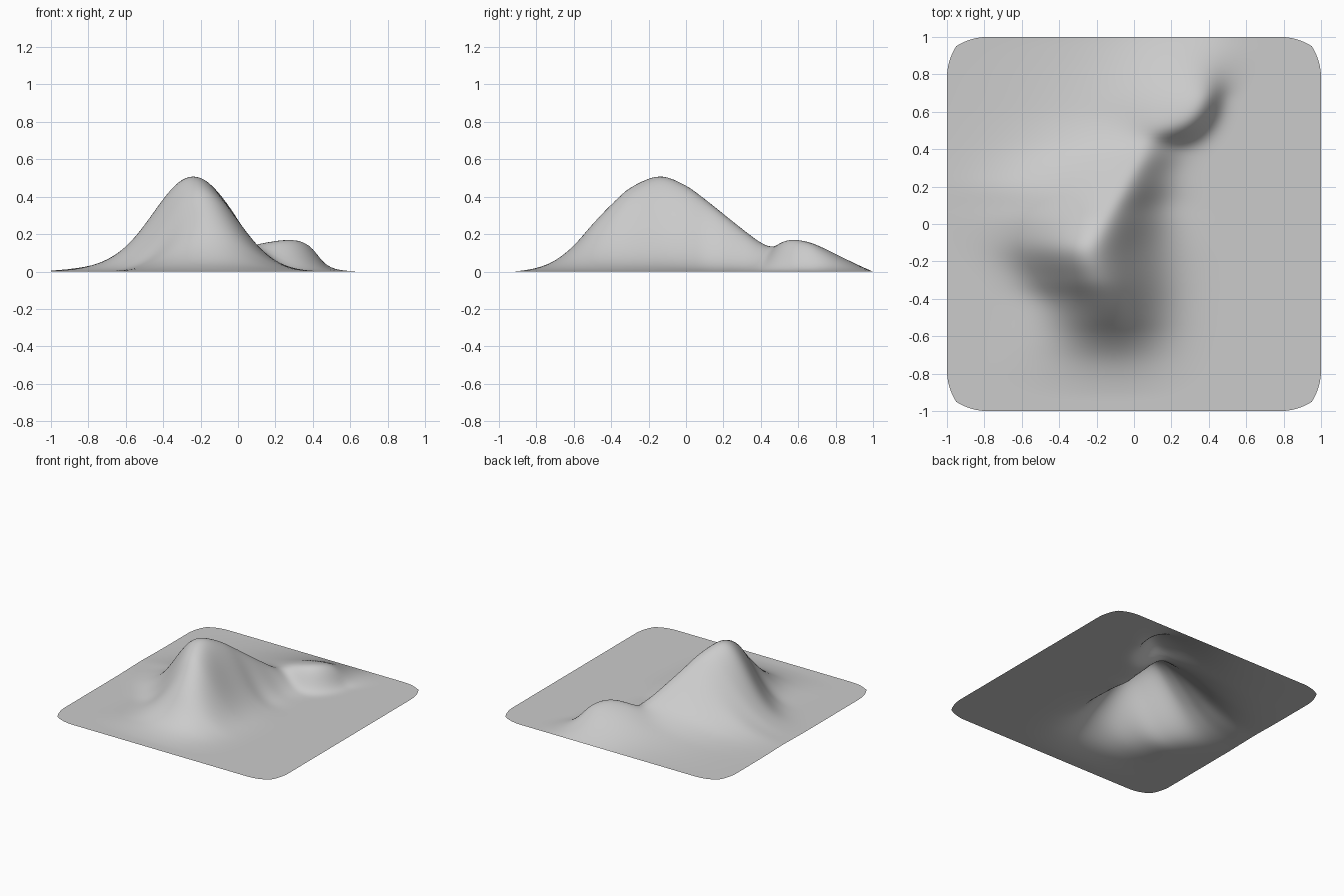
import bpy, bmesh, math

if "Cube" in bpy.data.objects:
    bpy.data.objects.remove(bpy.data.objects["Cube"])

# cross-sections of the main hill from front to back:
# y, ridge height, ridge x, left half-width, right half-width
SECTIONS = [
    (-1.0, 0, -.10, .30, .20), (-.92, .001, -.10, .29, .20), (-.8, .02, -.11, .27, .20),
    (-.7, .06, -.12, .235, .195), (-.6, .14, -.13, .205, .19), (-.5, .255, -.145, .185, .19),
    (-.4, .36, -.17, .175, .195), (-.3, .45, -.205, .185, .205), (-.14, .512, -.24, .215, .213),
    (0, .462, -.185, .265, .183), (.1, .39, -.13, .30, .152), (.2, .31, -.075, .34, .138),
    (.3, .23, -.02, .355, .122), (.4, .155, .03, .365, .12), (.5, .105, .06, .37, .125),
    (.6, .07, .07, .37, .14), (.8, .028, .08, .38, .18), (1.0, 0, .08, .38, .2)]


def section(y):
    """Smoothly blend the cross-section values at y."""
    i = 0
    while i < len(SECTIONS) - 2 and y > SECTIONS[i + 1][0]:
        i += 1
    p, q = SECTIONS[i], SECTIONS[i + 1]
    before, after = SECTIONS[max(i - 1, 0)], SECTIONS[min(i + 2, len(SECTIONS) - 1)]
    span = q[0] - p[0]
    t = (y - p[0]) / span
    values = []
    for k in range(1, 5):
        m0 = (q[k] - before[k]) / (q[0] - before[0]) * span
        m1 = (after[k] - p[k]) / (after[0] - p[0]) * span
        values.append((2*t**3 - 3*t*t + 1) * p[k] + (t**3 - 2*t*t + t) * m0
                      + (3*t*t - 2*t**3) * q[k] + (t**3 - t*t) * m1)
    return values


def main_hill(x, y):
    top, ridge, left, right = section(y)
    q = abs(x - ridge) / (left if x < ridge else right)
    return max(0, top) * math.exp(-0.5 * q**2.05)


def small_hill(x, y):
    # crescent-shaped steep edge on the front and right
    u, v = max(0, x - 0.1) / 0.347, max(0, 0.8 - y) / 0.36
    r = (u**2.5 + v**2.5) ** 0.4
    soft = 0.024 + 0.2 * max(0, y - 0.68) + 0.15 * max(0, 0.14 - x)
    edge = 1 / (1 + math.exp(min(50, (r - 1) * 0.36 / soft)))
    # rounded crest with a straight slope to the back
    back = max(0.0005, 0.5 * (1 - y))
    crest = (0.195**-6 + back**-6) ** (-1 / 6)
    return crest * edge * math.exp(-0.5 * ((x - 0.35) / 0.33)**2)


def height(x, y):
    a, b = main_hill(x, y), small_hill(x, y)
    return max(0, (a**3 + b**3) ** (1 / 3) - 0.001)


def round_corner(x, y, flat=0.78):
    """Bend the square corners of the sheet into arcs."""
    if abs(x) > flat and abs(y) > flat:
        s = 1 - flat
        u, v = (abs(x) - flat) / s, (abs(y) - flat) / s
        x = math.copysign(flat + s * u * math.sqrt(1 - 0.4*v*v), x)
        y = math.copysign(flat + s * v * math.sqrt(1 - 0.4*u*u), y)
    return x, y


# terrain sheet
bm = bmesh.new()
bmesh.ops.create_grid(bm, x_segments=100, y_segments=100, size=1)
for vert in bm.verts:
    x, y = round_corner(vert.co.x, vert.co.y)
    vert.co = (x, y, height(x, y))
# soften the surface a little, keeping the border in place
inner = [v for v in bm.verts if not v.is_boundary]
for _ in range(4):
    bmesh.ops.smooth_vert(bm, verts=inner, factor=0.5, use_axis_z=True)
for face in bm.faces:
    face.smooth = True
mesh = bpy.data.meshes.new("terrain")
bm.to_mesh(mesh)
bm.free()
terrain = bpy.data.objects.new("terrain", mesh)
bpy.context.collection.objects.link(terrain)

grey = bpy.data.materials.new("light_grey")
grey.diffuse_color = (0.6, 0.6, 0.6, 1)
grey.use_nodes = True
grey.node_tree.nodes["Principled BSDF"].inputs["Base Color"].default_value = grey.diffuse_color
mesh.materials.append(grey)
